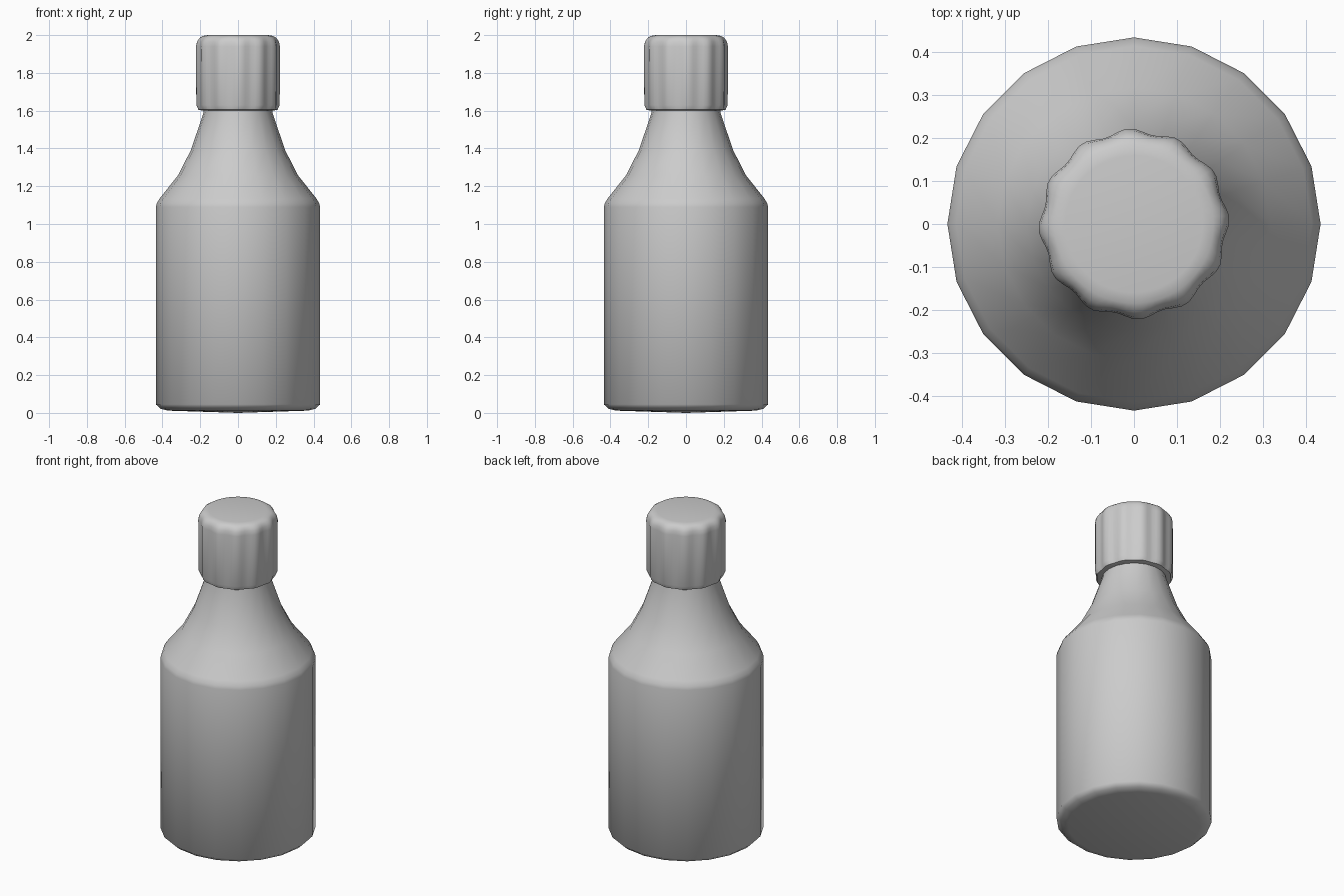
import bpy, bmesh
from math import sin, cos, pi, radians

if "Cube" in bpy.data.objects:
    bpy.data.objects.remove(bpy.data.objects["Cube"])


def lathe(name, profile, sides, ripple=lambda a: 0.0, angle=30):
    """Spin (radius, z, ripple weight) points around z; zero radius makes a pole."""
    bm = bmesh.new()
    rings = []
    for r, z, w in profile:
        if r == 0:
            rings.append([bm.verts.new((0, 0, z))] * sides)
            continue
        ring = []
        for i in range(sides):
            a = 2 * pi * i / sides
            q = r + w * ripple(a)
            ring.append(bm.verts.new((q * cos(a), q * sin(a), z)))
        rings.append(ring)
    for lo, hi in zip(rings, rings[1:]):
        for i in range(sides):
            j = (i + 1) % sides
            corners = list(dict.fromkeys((lo[i], lo[j], hi[j], hi[i])))
            bm.faces.new(corners)
    bmesh.ops.recalc_face_normals(bm, faces=bm.faces)
    mesh = bpy.data.meshes.new(name)
    bm.to_mesh(mesh)
    bm.free()
    obj = bpy.data.objects.new(name, mesh)
    bpy.context.collection.objects.link(obj)
    bpy.ops.object.select_all(action='DESELECT')
    obj.select_set(True)
    bpy.context.view_layer.objects.active = obj
    bpy.ops.object.shade_smooth_by_angle(angle=radians(angle))
    return obj


# Bottle body with sloping shoulder, neck ends under the cap
body = [(0, 0.0), (0.37, 0.012), (0.41, 0.022), (0.435, 0.045),
        (0.435, 1.09), (0.43, 1.11), (0.415, 1.135), (0.318, 1.257),
        (0.25, 1.39), (0.182, 1.59), (0.18, 1.62), (0, 1.62)]
lathe("bottle_body", [(r, z, 0) for r, z in body], 20, angle=50)

# Cap with twelve shallow grip ridges fading into the rounded top
cap = [(0, 1.60, 0), (0.185, 1.60, 0), (0.207, 1.605, 0.5), (0.216, 1.63, 1),
       (0.217, 1.94, 1), (0.213, 1.965, 0.8), (0.202, 1.985, 0.4),
       (0.185, 1.996, 0), (0.16, 2.0, 0), (0, 2.0, 0)]
lathe("cap", cap, 72, lambda a: 0.006 * cos(12 * (a - radians(93))), angle=50)
